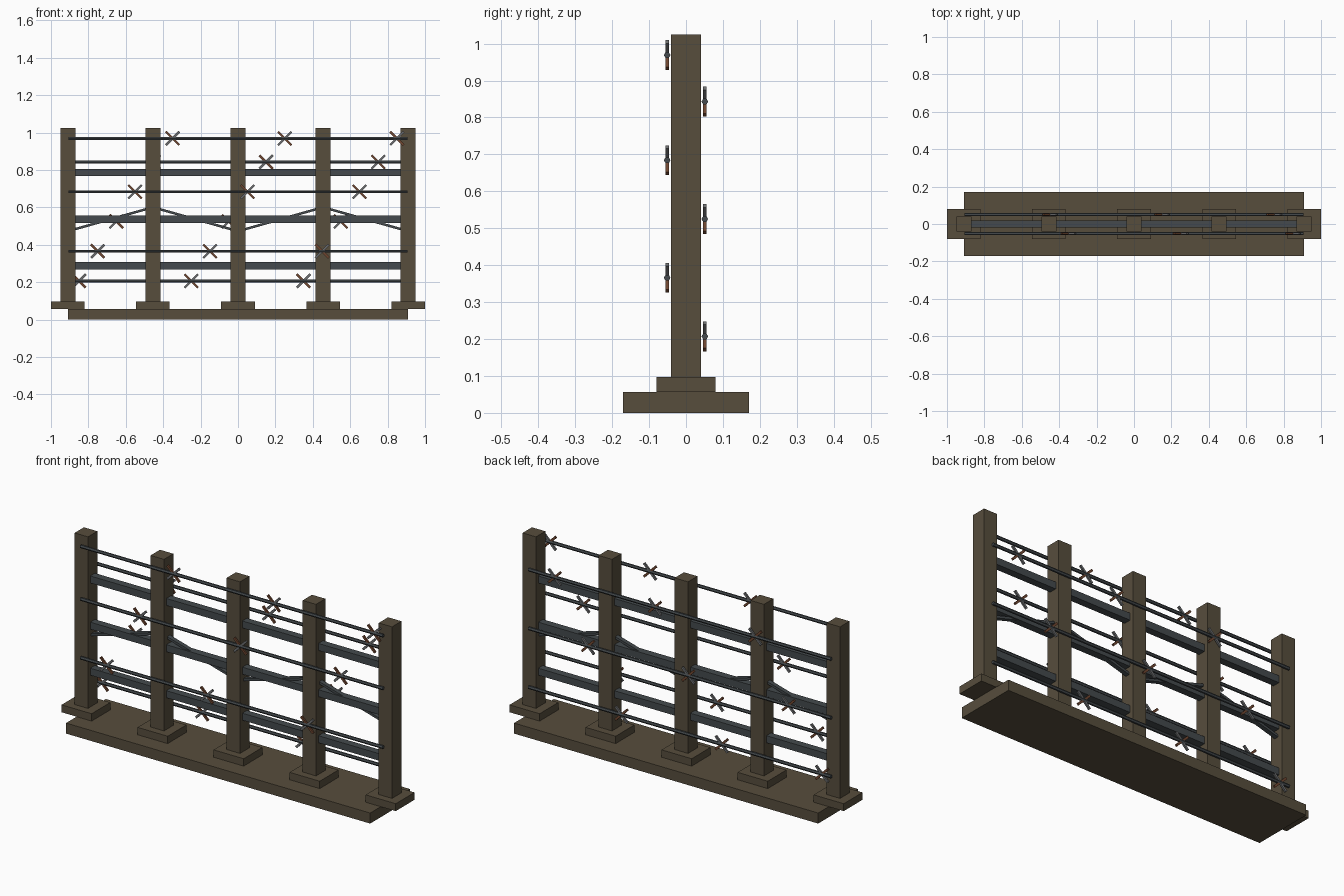
import bpy, math
from mathutils import Vector

if "Cube" in bpy.data.objects:
    bpy.data.objects.remove(bpy.data.objects["Cube"])


def material(name, rgb):
    m = bpy.data.materials.new(name)
    m.diffuse_color = (*rgb, 1)
    m.use_nodes = True
    m.node_tree.nodes["Principled BSDF"].inputs["Base Color"].default_value = m.diffuse_color
    return m


WOOD = material("weathered_wood", (0.095, 0.075, 0.046))
STEEL = material("dark_steel", (0.058, 0.068, 0.074))
BARB = material("bare_metal", (0.15, 0.155, 0.16))
RUST = material("rust", (0.16, 0.062, 0.03))


def box(name, center, size, mat, tilt=0.0):
    """Box, optionally turned about y."""
    bpy.ops.mesh.primitive_cube_add(size=1, location=center, rotation=(0, tilt, 0))
    ob = bpy.context.object
    ob.name = name
    ob.scale = size
    bpy.ops.object.transform_apply(location=False, rotation=False, scale=True)
    ob.data.materials.append(mat)
    return ob


def bar(name, a, b, depth, thick, mat):
    """Rectangular bar between two points in an xz plane."""
    a, b = Vector(a), Vector(b)
    d = b - a
    return box(name, (a + b) / 2, (d.length, depth, thick), mat, -math.atan2(d.z, d.x))


POSTS = [-0.91, -0.455, 0.0, 0.455, 0.91]

# Ground plank
box("base_plank", (0, 0, 0.0285), (1.82, 0.34, 0.057), WOOD)

# Posts with footings
for x in POSTS:
    box("post_foot", (x, 0, 0.077), (0.18, 0.16, 0.04), WOOD)
    box("post", (x, 0, 0.555), (0.08, 0.08, 0.94), WOOD)

# Horizontal rails through the posts
for z in (0.288, 0.537, 0.787):
    box("rail", (0, 0, z), (1.82, 0.04, 0.038), STEEL)

# Zigzag braces from post to post
for i in range(4):
    z0, z1 = (0.473, 0.601) if i % 2 == 0 else (0.601, 0.473)
    bar("brace", (POSTS[i], 0, z0), (POSTS[i + 1], 0, z1), 0.024, 0.013, STEEL)

# Barbed wires, alternating back and front
for i, z in enumerate((0.207, 0.366, 0.525, 0.684, 0.843, 0.969)):
    y = 0.051 if i % 2 == 0 else -0.051
    bpy.ops.mesh.primitive_cylinder_add(vertices=6, radius=0.009, depth=1.81,
                                        location=(0, y, z), rotation=(0, math.pi / 2, 0))
    wire = bpy.context.object
    wire.name = "wire"
    wire.data.materials.append(STEEL)
    # Crossed barbs
    for k in range(3):
        x = -0.85 + 0.1 * i + 0.6 * k
        box("barb_bare", (x, y, z), (0.102, 0.009, 0.012), BARB, -math.pi / 4)
        box("barb_rusty", (x, y, z), (0.102, 0.009, 0.012), RUST, math.pi / 4)
